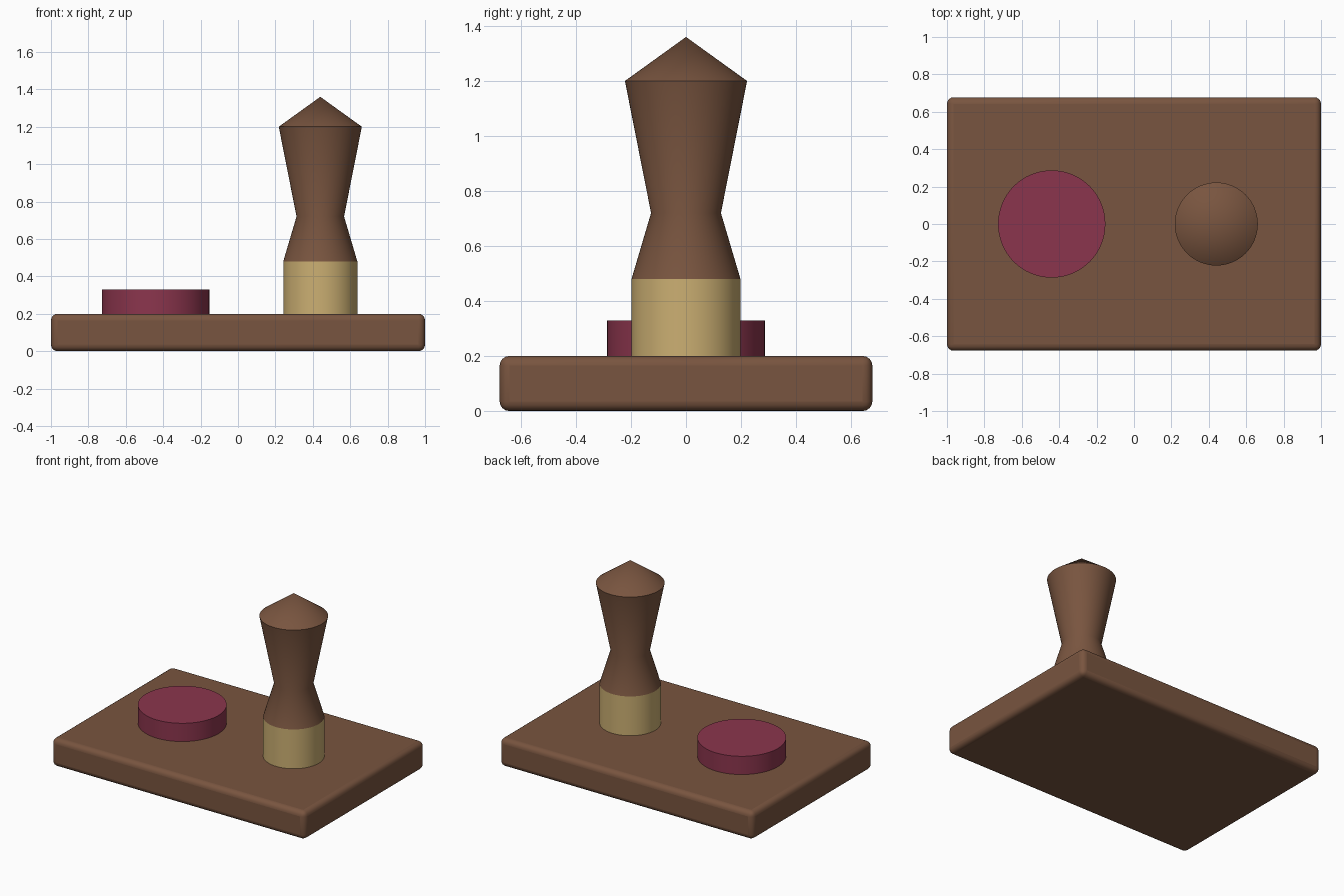
import bpy
import bmesh
import math

cube = bpy.data.objects.get("Cube")
if cube:
    bpy.data.objects.remove(cube, do_unlink=True)


def make_material(name, rgb):
    mat = bpy.data.materials.new(name)
    mat.use_nodes = True
    colour = (*rgb, 1.0)
    mat.diffuse_color = colour
    mat.node_tree.nodes["Principled BSDF"].inputs["Base Color"].default_value = colour
    return mat


def finish(obj, mat):
    obj.data.materials.append(mat)
    bpy.ops.object.select_all(action="DESELECT")
    obj.select_set(True)
    bpy.context.view_layer.objects.active = obj
    bpy.ops.object.shade_smooth_by_angle(angle=math.radians(30))


def turned_part(name, x, profile, mat, sides=64):
    """Stack rings of (radius, height); a zero radius makes a point."""
    bm = bmesh.new()
    rings = []
    for r, z in profile:
        count = sides if r > 0 else 1
        rings.append([bm.verts.new((r * math.cos(i * math.tau / sides),
                                    r * math.sin(i * math.tau / sides), z))
                      for i in range(count)])
    for low, high in zip(rings, rings[1:]):
        for i in range(sides):
            j = (i + 1) % sides
            if len(high) == 1:
                bm.faces.new((low[i], low[j], high[0]))
            else:
                bm.faces.new((low[i], low[j], high[j], high[i]))
    bm.faces.new(rings[0][::-1])
    if len(rings[-1]) > 1:
        bm.faces.new(rings[-1])
    mesh = bpy.data.meshes.new(name)
    bm.to_mesh(mesh)
    bm.free()
    obj = bpy.data.objects.new(name, mesh)
    obj.location.x = x
    bpy.context.collection.objects.link(obj)
    finish(obj, mat)
    return obj


wood = make_material("brown wood", (0.19, 0.09, 0.05))
brass = make_material("pale brass", (0.60, 0.43, 0.17))
wax = make_material("wine red wax", (0.26, 0.036, 0.075))

# Base board with rounded edges
bpy.ops.mesh.primitive_cube_add(size=1, location=(0, 0, 0.1))
board = bpy.context.object
board.name = "base_board"
board.scale = (2.0, 1.355, 0.2)
bpy.ops.object.transform_apply(location=False, rotation=False, scale=True)
bevel = board.modifiers.new("rounded edges", "BEVEL")
bevel.width = 0.035
bevel.segments = 4
finish(board, wood)

# Round wax pad
turned_part("wax_pad", -0.44, [(0.287, 0.19), (0.287, 0.33)], wax)

# Stamp: metal collar and waisted handle with a conical top
turned_part("stamp_collar", 0.44, [(0.198, 0.19), (0.198, 0.48)], brass)
turned_part("stamp_handle", 0.44,
            [(0.198, 0.48), (0.127, 0.72), (0.222, 1.2), (0, 1.36)], wood)
